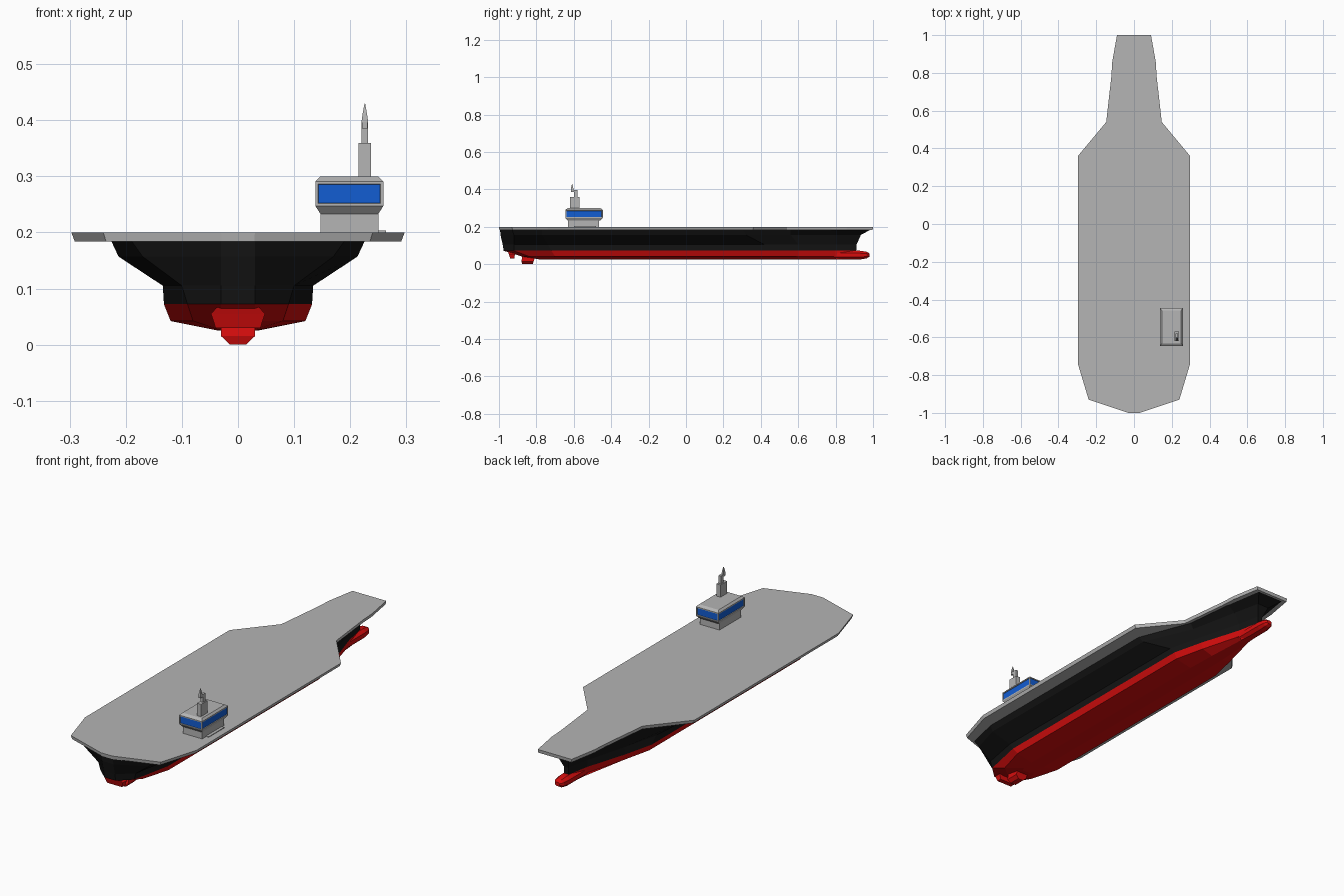
import bpy, bmesh


def material(name, rgb):
    m = bpy.data.materials.new(name)
    m.diffuse_color = (*rgb, 1)
    return m


GREY = material("deck grey", (0.46, 0.46, 0.46))
BLACK = material("hull black", (0.007, 0.007, 0.007))
RED = material("keel red", (0.68, 0.004, 0.004))
BLUE = material("window blue", (0.006, 0.11, 0.65))


def loft(name, rings, mats, edit=None):
    """Skin a stack of equal-length rings of points and cap both ends."""
    bm = bmesh.new()
    vs = [[bm.verts.new(p) for p in ring] for ring in rings]
    n = len(vs[0])
    for a, b in zip(vs, vs[1:]):
        for i in range(n):
            j = (i + 1) % n
            bm.faces.new((a[i], a[j], b[j], b[i]))
    bm.faces.new(vs[0][::-1])
    bm.faces.new(vs[-1])
    bmesh.ops.recalc_face_normals(bm, faces=bm.faces)
    if edit:
        edit(bm)
    mesh = bpy.data.meshes.new(name)
    bm.to_mesh(mesh)
    bm.free()
    for m in mats:
        mesh.materials.append(m)
    ob = bpy.data.objects.new(name, mesh)
    bpy.context.collection.objects.link(ob)
    return ob


def outline(half, z):
    """Mirror a starboard half outline into a closed ring at height z."""
    return [(x, y, z) for x, y in half] + [(-x, y, z) for x, y in reversed(half)]


def rect(x0, x1, y0, y1, z):
    return [(x0, y0, z), (x1, y0, z), (x1, y1, z), (x0, y1, z)]


def box(name, x0, x1, y0, y1, z0, z1, mat):
    return loft(name, [rect(x0, x1, y0, y1, z0), rect(x0, x1, y0, y1, z1)], [mat])


# Flight deck: thin slab with sides leaning in underneath
deck = [(0.03, -1), (0.24, -0.93), (0.297, -0.74), (0.297, 0.36),
        (0.147, 0.54), (0.12, 0.78), (0.115, 0.86), (0.09, 1)]
loft("flight_deck", [outline([(x * 0.98, y * 0.998) for x, y in deck], 0.184),
                     outline(deck, 0.2)], [GREY])

# Hull: waterlines from keel to deck, stern to bow
levels = [
    (0.025, [(0.02, -0.78), (0.03, -0.76), (0.035, -0.7), (0.035, 0.45),
             (0.03, 0.6), (0.02, 0.8), (0.01, 0.9)]),
    (0.042, [(0.03, -0.88), (0.08, -0.84), (0.12, -0.7), (0.12, 0.45),
             (0.085, 0.6), (0.03, 0.8), (0.012, 0.905)]),
    (0.072, [(0.03, -0.975), (0.09, -0.92), (0.132, -0.72), (0.132, 0.45),
             (0.095, 0.6), (0.033, 0.8), (0.012, 0.91)]),
    (0.105, [(0.03, -0.98), (0.1, -0.92), (0.134, -0.74), (0.134, 0.42),
             (0.09, 0.6), (0.035, 0.8), (0.012, 0.912)]),
    (0.157, [(0.03, -0.992), (0.17, -0.92), (0.213, -0.77), (0.213, 0.32),
             (0.11, 0.56), (0.06, 0.8), (0.03, 0.935)]),
    (0.185, [(0.03, -0.994), (0.19, -0.93), (0.226, -0.77), (0.226, 0.3),
             (0.125, 0.56), (0.1, 0.8), (0.07, 0.988)]),
]


def paint_hull(bm):
    for f in bm.faces:
        f.material_index = int(f.calc_center_median().z < 0.07)


loft("hull", [outline(h, z) for z, h in levels], [BLACK, RED], paint_hull)


# Bulbous bow: octagonal sections narrowing to a blunt nose
def bulb_ring(y, w, z0, z1):
    c = (z1 - z0) * 0.28
    half = [(w * 0.5, z0), (w, z0 + c), (w, z1 - c), (w * 0.5, z1)]
    return [(x, y, z) for x, z in half] + [(-x, y, z) for x, z in reversed(half)]


loft("bow_bulb", [bulb_ring(0.79, 0.03, 0.025, 0.072),
                  bulb_ring(0.93, 0.03, 0.025, 0.072),
                  bulb_ring(0.965, 0.024, 0.031, 0.067),
                  bulb_ring(0.98, 0.012, 0.04, 0.058)], [RED])


# Rudder gear: two raked red blocks under the stern
loft("stern_rudder", [rect(-0.04, 0.04, -0.94, -0.917, 0.03),
                      rect(-0.048, 0.048, -0.948, -0.915, 0.055),
                      rect(-0.03, 0.03, -0.955, -0.91, 0.075)], [RED])
loft("keel_rudder", [rect(-0.014, 0.014, -0.875, -0.82, 0.0),
                     rect(-0.03, 0.03, -0.88, -0.815, 0.015),
                     rect(-0.03, 0.03, -0.875, -0.805, 0.045)], [RED])


# Island: base, then bridge with a flared floor, bevelled roof and inset windows
box("island_base", 0.147, 0.25, -0.63, -0.465, 0.199, 0.237, GREY)
box("island_step", 0.205, 0.264, -0.6, -0.48, 0.199, 0.203, GREY)


def cut_windows(bm):
    walls = [f for f in bm.faces if abs(f.normal.z) < 0.1]
    bmesh.ops.inset_individual(bm, faces=walls, thickness=0.007, depth=0)
    bmesh.ops.inset_individual(bm, faces=walls, thickness=0.001, depth=-0.003)
    for f in walls:
        f.material_index = 1


loft("bridge", [rect(0.147, 0.25, -0.632, -0.458, 0.233),
                rect(0.138, 0.259, -0.645, -0.445, 0.247),
                rect(0.138, 0.259, -0.645, -0.445, 0.291),
                rect(0.147, 0.25, -0.632, -0.458, 0.3)], [GREY, BLUE], cut_windows)

# Mast: thick trunk, post, offset arm and pointed antenna
box("mast_trunk", 0.215, 0.237, -0.62, -0.57, 0.299, 0.359, GREY)
box("mast_post", 0.22, 0.232, -0.598, -0.579, 0.358, 0.397, GREY)
box("mast_arm", 0.221, 0.231, -0.616, -0.579, 0.385, 0.397, GREY)
loft("antenna", [rect(0.22, 0.232, -0.616, -0.602, 0.396),
                 rect(0.222, 0.23, -0.614, -0.603, 0.411),
                 rect(0.2255, 0.2265, -0.609, -0.608, 0.43)], [GREY])
